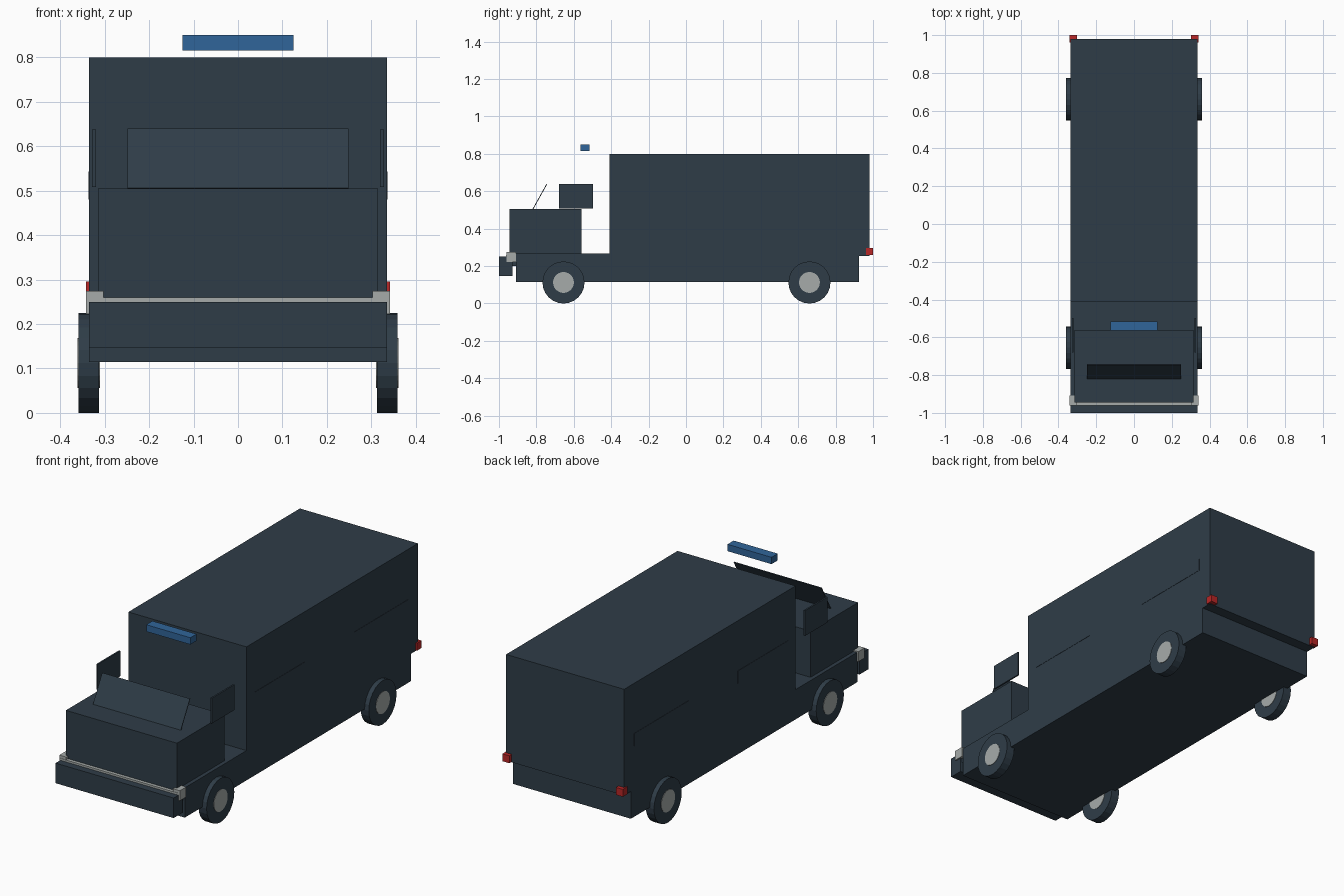
import bpy, bmesh, math
from mathutils import Matrix

cube = bpy.data.objects.get("Cube")
if cube:
    bpy.data.objects.remove(cube, do_unlink=True)


def material(name, rgb):
    m = bpy.data.materials.new(name)
    m.use_nodes = True
    m.diffuse_color = (*rgb, 1)
    m.node_tree.nodes["Principled BSDF"].inputs["Base Color"].default_value = (*rgb, 1)
    return m


SLATE = material("dark slate", (0.028, 0.046, 0.064))
SILVER = material("silver grey", (0.38, 0.41, 0.40))
BLUE = material("beacon blue", (0.03, 0.13, 0.32))
RED = material("lamp red", (0.48, 0.02, 0.02))


def finish(name, bm, mat):
    mesh = bpy.data.meshes.new(name)
    bm.to_mesh(mesh)
    bm.free()
    mesh.materials.append(mat)
    ob = bpy.data.objects.new(name, mesh)
    bpy.context.collection.objects.link(ob)
    return ob


def box(name, xs, ys, zs, mat):
    """Box spanning the given (low, high) range on each axis."""
    bm = bmesh.new()
    spans = (xs, ys, zs)
    centre = [(a + b) / 2 for a, b in spans]
    size = [b - a for a, b in spans]
    bmesh.ops.create_cube(bm, size=1, matrix=Matrix.Translation(centre) @ Matrix.Diagonal((*size, 1)))
    return finish(name, bm, mat)


def centred(name, half, ys, zs, mat):
    return box(name, (-half, half), ys, zs, mat)


def pair(name, inner, outer, ys, zs, mat):
    box("left_" + name, (inner, outer), ys, zs, mat)
    box("right_" + name, (-outer, -inner), ys, zs, mat)


def disc(name, radius, inner, outer, side, y, mat):
    """Cylinder lying along x, on one side of the vehicle."""
    bm = bmesh.new()
    place = Matrix.Translation((side * (inner + outer) / 2, y, 0.1125)) @ Matrix.Rotation(math.pi / 2, 4, "Y")
    bmesh.ops.create_cone(bm, cap_ends=True, segments=24, radius1=radius, radius2=radius,
                          depth=outer - inner, matrix=place)
    finish(name, bm, mat)


# Main bodies
centred("chassis", 0.335, (-0.91, 0.925), (0.115, 0.268), SLATE)
centred("cab", 0.315, (-0.945, -0.56), (0.258, 0.505), SLATE)
centred("cargo_box", 0.335, (-0.41, 0.98), (0.255, 0.80), SLATE)

# Front bumper, its mount and trim
centred("front_bumper", 0.335, (-1.0, -0.928), (0.147, 0.25), SLATE)
centred("bumper_mount", 0.325, (-0.93, -0.905), (0.2, 0.24), SLATE)
centred("grille_trim", 0.335, (-0.962, -0.944), (0.249, 0.26), SILVER)

# Lamps
pair("headlight", 0.303, 0.342, (-0.96, -0.908), (0.222, 0.274), SILVER)
pair("tail_light", 0.303, 0.342, (0.962, 1.0), (0.258, 0.296), RED)
centred("beacon_bar", 0.125, (-0.565, -0.515), (0.815, 0.85), BLUE)

# Side glass above the cab and slim panels along the cargo box
pair("cab_window", 0.32, 0.328, (-0.68, -0.497), (0.508, 0.638), SLATE)
for label, ys in (("front", (-0.35, 0.06)), ("rear", (0.46, 0.9))):
    pair(label + "_side_panel", 0.33, 0.3365, ys, (0.48, 0.543), SLATE)

# Sloping windscreen plate
bm = bmesh.new()
lean = math.atan2(0.075, 0.135)
bmesh.ops.create_cube(bm, size=1, matrix=Matrix.Translation((0, -0.781, 0.572))
                      @ Matrix.Rotation(-lean, 4, "X")
                      @ Matrix.Diagonal((0.498, 0.004, 0.153, 1)))
finish("windscreen", bm, SLATE)

# Wheels
for end, y in (("front", -0.655), ("rear", 0.66)):
    for hand, side in (("left", 1), ("right", -1)):
        disc(f"{end}_{hand}_tyre", 0.1125, 0.313, 0.359, side, y, SLATE)
        disc(f"{end}_{hand}_hub", 0.056, 0.311, 0.361, side, y, SILVER)
